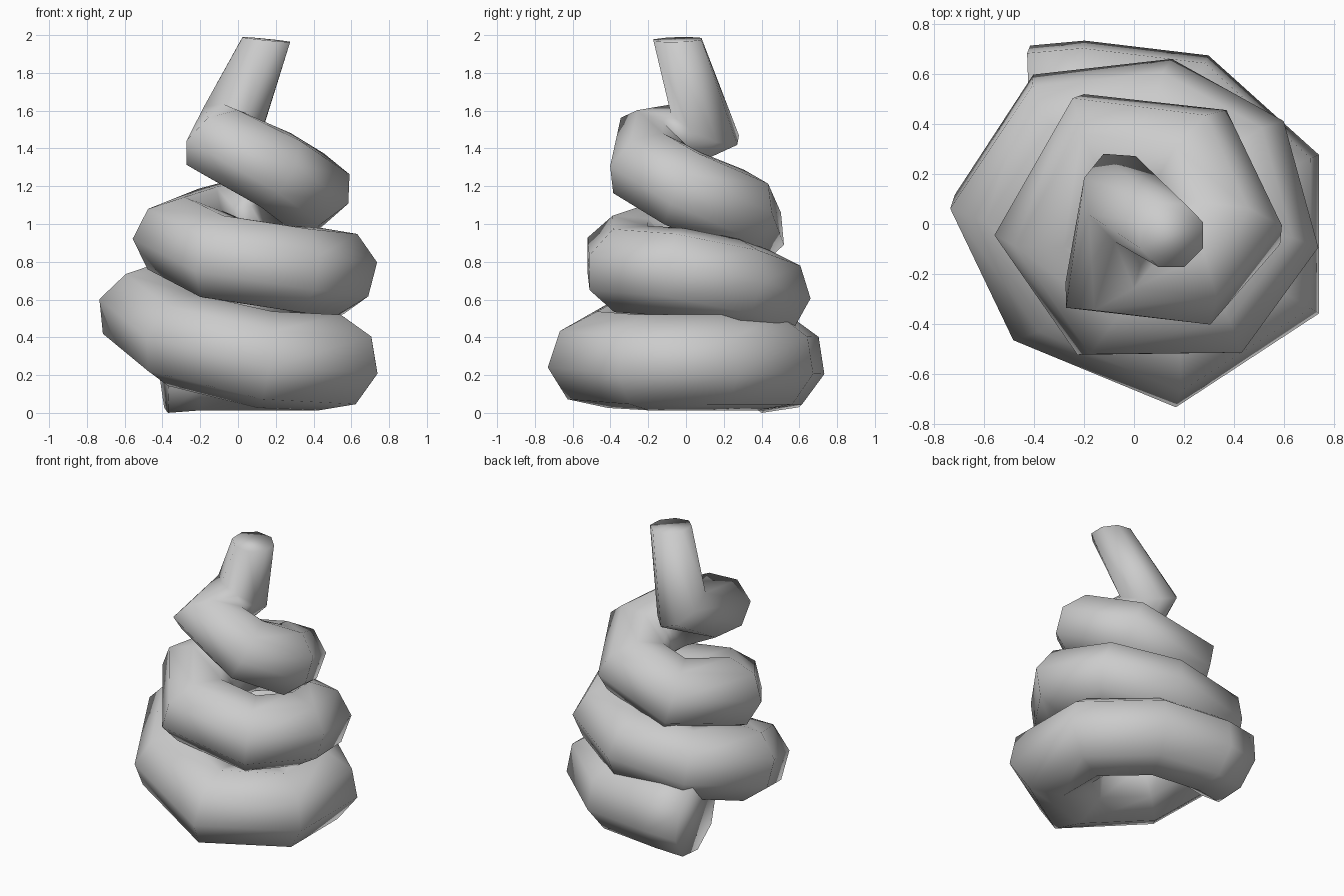
import bpy, bmesh, math
from mathutils import Vector

if "Cube" in bpy.data.objects:
    bpy.data.objects.remove(bpy.data.objects["Cube"])

# Outer corners of the coil path seen from above: x, y, centre height, tube radius
coil = [
    (-0.42, 0.72, 0.265, 0.26), (-0.20, 0.74, 0.28, 0.26), (0.30, 0.68, 0.28, 0.26),
    (0.745, 0.28, 0.28, 0.26), (0.745, -0.36, 0.28, 0.26), (0.17, -0.735, 0.295, 0.26),
    (-0.49, -0.46, 0.40, 0.255), (-0.75, 0.09, 0.53, 0.25), (-0.41, 0.60, 0.60, 0.245),
    (0.15, 0.66, 0.64, 0.24), (0.60, 0.41, 0.70, 0.24), (0.74, -0.10, 0.76, 0.24),
    (0.43, -0.53, 0.775, 0.24), (-0.22, -0.54, 0.835, 0.24), (-0.56, -0.04, 0.93, 0.235),
    (-0.23, 0.53, 1.00, 0.23), (0.37, 0.46, 1.09, 0.225), (0.61, -0.05, 1.20, 0.225),
    (0.28, -0.43, 1.30, 0.22), (-0.29, -0.31, 1.44, 0.21),
]
SIDES = 8
ROLL = math.radians(14)

# Move each corner inward by the mitred tube radius, square to its bend
flat = [Vector(p[:2]) for p in coil] + [Vector((-0.17, 0.22))]
path = []
for i, (x, y, z, r) in enumerate(coil):
    t = (flat[i + 1] - flat[i]).normalized()
    if i > 0:
        t = (t + (flat[i] - flat[i - 1]).normalized()) / 2
    r_mitre = r / max(t.length, 0.85)
    t.normalize()
    path.append((Vector((x + t.y * r_mitre, y - t.x * r_mitre, z)), r))

# Upright tip
path.append((Vector((-0.035, 0.10, 1.54)), 0.18))
path.append((Vector((0.15, -0.045, 1.99)), 0.137))

# Tube built ring by ring with a minimum-twist frame and widened bends
bm = bmesh.new()
rings = []
n = len(path)
for i, (c, r) in enumerate(path):
    d_in = (c - path[i - 1][0]).normalized() if i > 0 else None
    d_out = (path[i + 1][0] - c).normalized() if i < n - 1 else None
    stretch, bend = 1.0, Vector()
    if d_in and d_out:
        t = (d_in + d_out) / 2
        stretch = 1 / max(t.length, 0.85)
        bend = (d_out - d_in).normalized()
        t.normalize()
    else:
        t = d_out or Vector((0.1, -0.03, 1)).normalized()
    if i == 0:
        side = t.cross(Vector((0, 0, 1))).normalized()
    else:
        side = prev_t.rotation_difference(t) @ side
    prev_t = t
    up = side.cross(t)
    ring = []
    for j in range(SIDES):
        a = 2 * math.pi * j / SIDES + ROLL
        p = r * (math.cos(a) * side + math.sin(a) * up)
        p += bend * p.dot(bend) * (stretch - 1)
        ring.append(bm.verts.new(c + p))
    rings.append(ring)
for a, b in zip(rings, rings[1:]):
    for j in range(SIDES):
        k = (j + 1) % SIDES
        bm.faces.new((a[j], a[k], b[k], b[j]))

# End caps
bm.faces.new(rings[0][::-1])
bm.faces.new(rings[-1])
bmesh.ops.recalc_face_normals(bm, faces=bm.faces[:])
low = min(v.co.z for v in bm.verts)
bmesh.ops.translate(bm, verts=bm.verts[:], vec=(0, 0, -low))
for f in bm.faces:
    f.smooth = True

me = bpy.data.meshes.new("spiral_coil")
bm.to_mesh(me)
bm.free()
ob = bpy.data.objects.new("spiral_coil", me)
bpy.context.collection.objects.link(ob)
